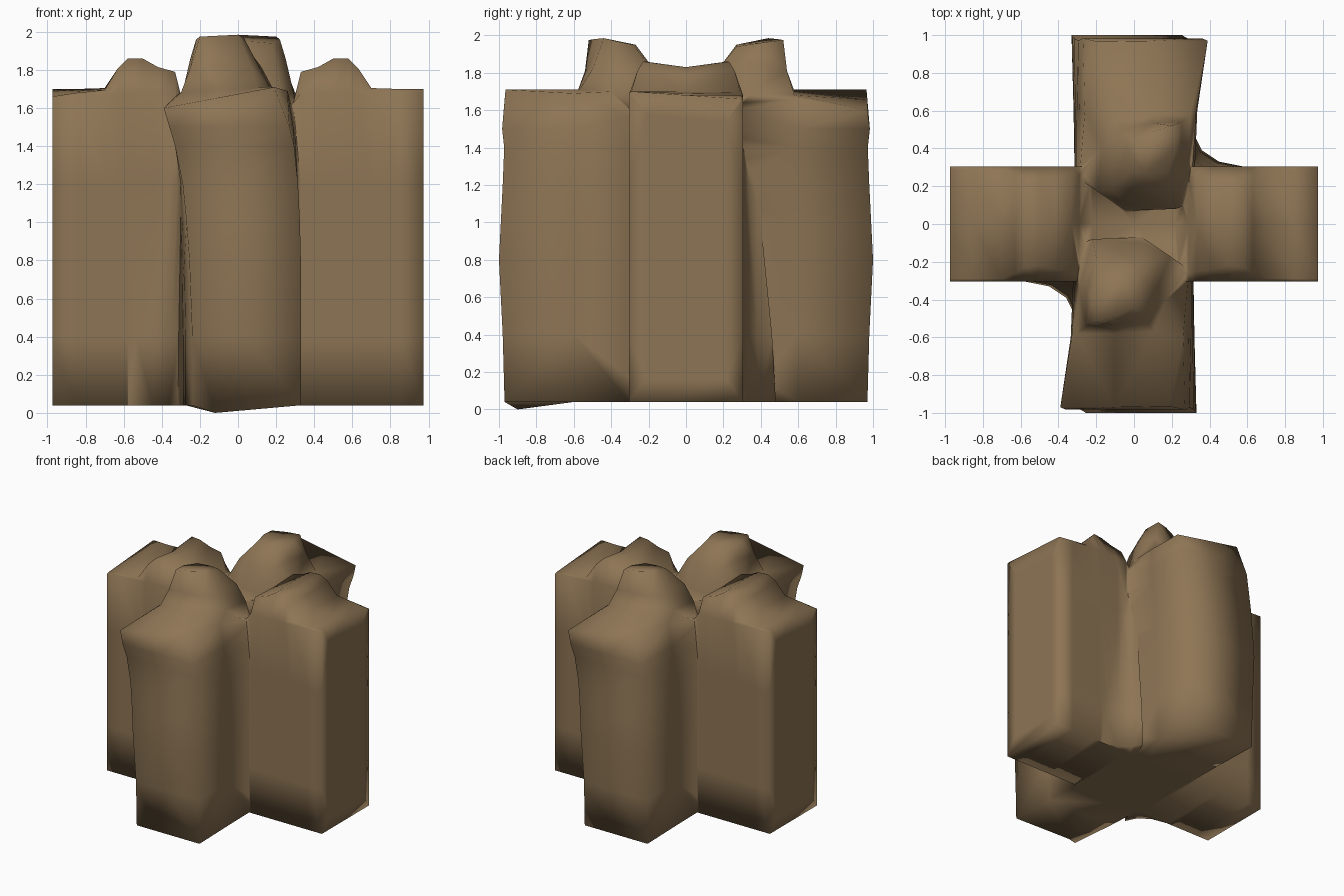
import bpy, bmesh, math
from mathutils import Matrix

if "Cube" in bpy.data.objects:
    bpy.data.objects.remove(bpy.data.objects["Cube"])

brown = bpy.data.materials.new("earth_brown")
brown.diffuse_color = (0.27, 0.178, 0.09, 1)
brown.use_nodes = True
brown.node_tree.nodes["Principled BSDF"].inputs["Base Color"].default_value = brown.diffuse_color
HALF_TURN = Matrix.Rotation(math.pi, 4, 'Z')


def loft(name, rings, turned=False):
    """Closed skin through rings of equal point count, optionally turned half round z."""
    bm = bmesh.new()
    vs = [[bm.verts.new(p) for p in r] for r in rings]
    n = len(rings[0])
    for a, b in zip(vs, vs[1:]):
        for i in range(n):
            j = (i + 1) % n
            bm.faces.new((a[i], a[j], b[j], b[i]))
    bm.faces.new(vs[0][::-1])
    bm.faces.new(vs[-1])
    bmesh.ops.triangulate(bm, faces=bm.faces)
    bmesh.ops.recalc_face_normals(bm, faces=bm.faces)
    if turned:
        bm.transform(HALF_TURN)
    me = bpy.data.meshes.new(name)
    bm.to_mesh(me)
    bm.free()
    me.materials.append(brown)
    ob = bpy.data.objects.new(name, me)
    bpy.context.collection.objects.link(ob)
    return ob


# Side arm: cross-sections along x as (x, top height, half width of top, middle dip, tilt)
stations = [(0.975, 1.68, 0.29, 0, 0.02), (0.85, 1.69, 0.29, 0, 0.01),
            (0.70, 1.70, 0.29, 0, 0.005),
            (0.63, 1.81, 0.26, 0.02, 0), (0.58, 1.86, 0.23, 0.03, 0),
            (0.50, 1.86, 0.22, 0.03, 0), (0.42, 1.815, 0.24, 0.01, 0),
            (0.33, 1.79, 0.25, 0.01, 0), (0.29, 1.63, 0.26, 0.01, 0),
            (0.22, 1.58, 0.26, 0.0, 0), (-0.01, 1.56, 0.26, 0, 0)]


def side_ring(x, top, hw, dip, tilt):
    sh = min(1.68, top - 0.005)
    return [(x, -0.305, 0.04), (x, 0.305, 0.04), (x, 0.305, 0.4), (x, 0.305, 1.2),
            (x, 0.305, sh - tilt), (x, hw, top - tilt), (x, 0, top - dip),
            (x, -hw, top + tilt), (x, -0.305, sh + tilt), (x, -0.305, 1.2),
            (x, -0.305, 0.4)]


side_rings = [side_ring(*s) for s in stations]
# inner outline on the end face keeps it flat under smooth shading
side_rings.insert(0, [(x, y * 0.7, 0.87 + (z - 0.87) * 0.85) for x, y, z in side_rings[0]])

# Front arm: levels as (z, left x, right x, front y); it leans to the left as it rises
levels = [(0.04, -0.24, 0.33, -0.97), (0.4, -0.24, 0.33, -0.98), (0.8, -0.255, 0.33, -1.0),
          (1.0, -0.27, 0.325, -0.99), (1.2, -0.29, 0.315, -0.98), (1.4, -0.33, 0.295, -0.972),
          (1.5, -0.36, 0.27, -0.983)]


def front_ring(z, l, r, f):
    return [(l, f, z), ((l + r) / 2, f, z), (r, f, z), ((r + 0.31) / 2, -0.6, z),
            (0.31, 0.01, z), (0, 0.01, z), (-0.31, 0.01, z), ((l - 0.31) / 2, -0.6, z)]


front_rings = [front_ring(*v) for v in levels] + [
    # sloping arm top
    [(-0.39, -0.97, 1.6), (-0.1, -0.97, 1.655), (0.19, -0.965, 1.71), (0.26, -0.6, 1.69),
     (0.29, -0.24, 1.58), (0.04, -0.07, 1.57), (-0.3, -0.11, 1.57), (-0.33, -0.6, 1.66)],
    # knob foot
    [(-0.3, -0.58, 1.68), (-0.1, -0.58, 1.7), (0.1, -0.57, 1.71), (0.17, -0.4, 1.7),
     (0.19, -0.17, 1.69), (0.04, -0.1, 1.64), (-0.22, -0.08, 1.63), (-0.29, -0.35, 1.69)],
    # knob waist
    [(-0.25, -0.54, 1.81), (-0.1, -0.535, 1.81), (0.07, -0.5, 1.82), (0.12, -0.35, 1.8),
     (0.12, -0.19, 1.82), (0, -0.18, 1.83), (-0.2, -0.18, 1.83), (-0.25, -0.35, 1.86)],
    # knob crown
    [(-0.2, -0.52, 1.975), (-0.1, -0.49, 1.98), (0, -0.44, 1.985), (0.03, -0.38, 1.97),
     (0.02, -0.28, 1.95), (-0.06, -0.27, 1.95), (-0.18, -0.27, 1.94), (-0.22, -0.4, 1.96)]]

# Web filling the inner corner, fading out towards the top
plan = [(0.2, 0.2), (0.6, 0.3), (0.45, 0.33), (0.36, 0.39), (0.315, 0.48)]
web_rings = [[(0.28 + (x - 0.28) * k, 0.28 + (y - 0.28) * k, z) for x, y in plan]
             for z, k in ((0.04, 1), (0.4, 0.9), (1.2, 0.5), (1.5, 0.2))]

# Each part appears twice, half a turn apart
parts = []
for names, rings in ((("right_arm", "left_arm"), side_rings),
                     (("front_arm", "back_arm"), front_rings),
                     (("back_right_web", "front_left_web"), web_rings)):
    parts += [loft(names[0], rings), loft(names[1], rings, turned=True)]

# Low toe under the front arm only
for v in parts[2].data.vertices:
    if v.co.z < 0.1 and v.co.y < -0.9 and -0.2 < v.co.x < 0.2:
        v.co = (-0.12, -0.9, 0.0)

# Fuse all parts into one skin
body = parts[0]
body.name = "cross_shaped_body"
for p in parts[1:]:
    m = body.modifiers.new("fuse", 'BOOLEAN')
    m.operation = 'UNION'
    m.solver = 'EXACT'
    m.object = p
bpy.context.view_layer.objects.active = body
body.select_set(True)
for m in list(body.modifiers):
    bpy.ops.object.modifier_apply(modifier=m.name)
for p in parts[1:]:
    bpy.data.objects.remove(p)
bpy.ops.object.shade_smooth_by_angle(angle=math.radians(100))
